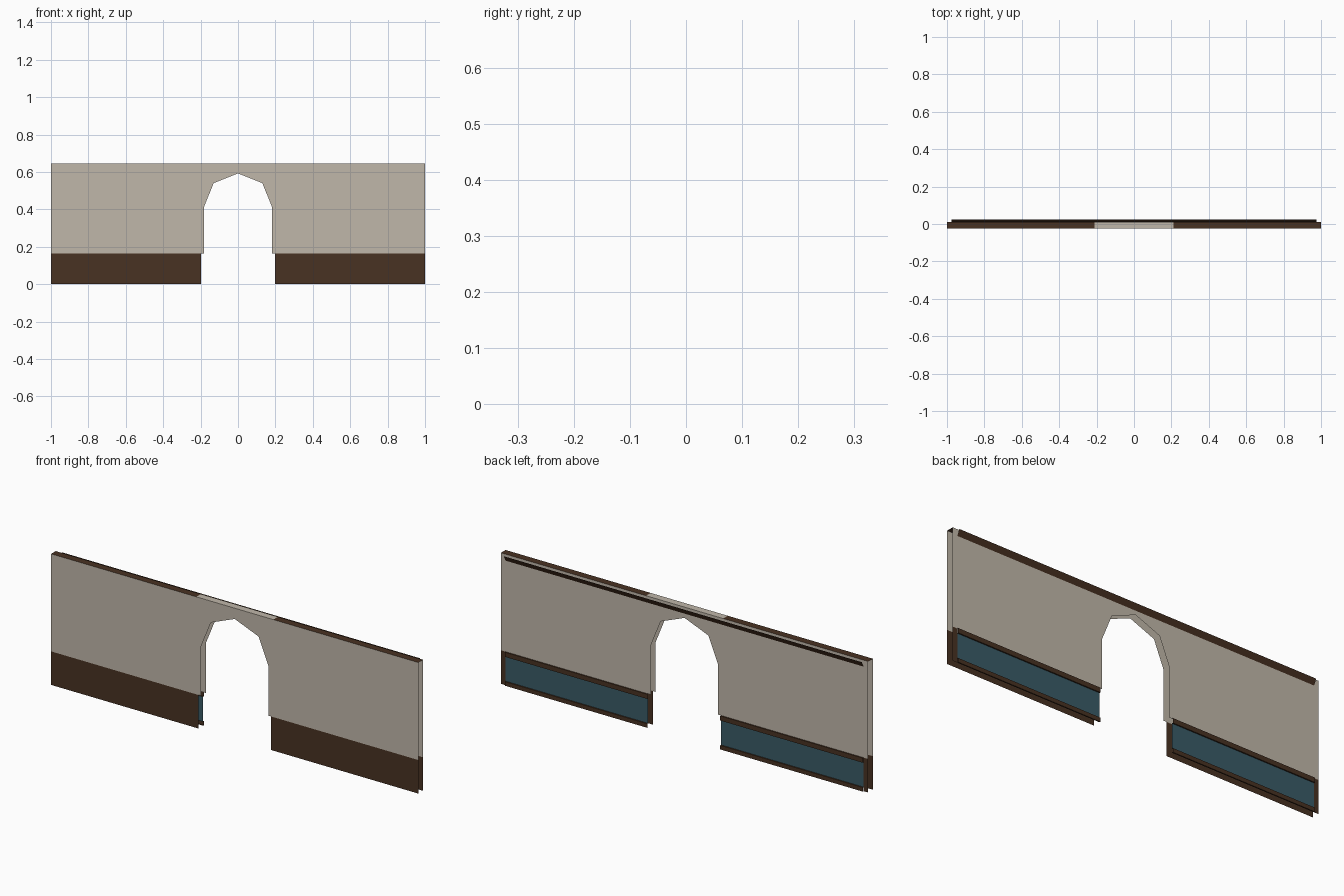
import bpy, bmesh

if "Cube" in bpy.data.objects:
    bpy.data.objects.remove(bpy.data.objects["Cube"])


def material(name, rgb):
    m = bpy.data.materials.new(name)
    m.diffuse_color = (*rgb, 1)
    m.use_nodes = True
    m.node_tree.nodes["Principled BSDF"].inputs["Base Color"].default_value = m.diffuse_color
    return m


PLASTER = material("pale_plaster", (0.53, 0.475, 0.40))
WOOD = material("dark_wood", (0.066, 0.032, 0.016))
BLUE = material("blue_panel", (0.042, 0.105, 0.135))

FRONT, BACK = -0.025, 0.011      # the two wall skins
H, RAIL, DOOR, EDGE = 0.645, 0.165, 0.198, 0.975


def build(name, faces, mat):
    """Object made of flat faces, each given as a list of points."""
    bm = bmesh.new()
    for pts in faces:
        bm.faces.new([bm.verts.new(p) for p in pts])
    bmesh.ops.remove_doubles(bm, verts=bm.verts, dist=1e-5)
    me = bpy.data.meshes.new(name)
    bm.to_mesh(me)
    bm.free()
    me.materials.append(mat)
    ob = bpy.data.objects.new(name, me)
    bpy.context.collection.objects.link(ob)
    return ob


def sheet(name, outline, y, mat):
    """Upright panel from an (x, z) outline; faces away from the wall centre."""
    pts = [(x, y, z) for x, z in outline]
    build(name, [pts if y < 0 else pts[::-1]], mat)


def rect(x0, x1, z0, z1):
    return [(x0, z0), (x1, z0), (x1, z1), (x0, z1)]


def strip(name, x0, x1, profile, mat):
    """Open-ended moulding: (y, z) profile swept along x."""
    build(name, [[(x0, *a), (x0, *b), (x1, *b), (x1, *a)]
                 for a, b in zip(profile, profile[1:])], mat)


# Plaster skins with the faceted arch cut out
half = [(0.183, RAIL), (0.183, 0.41), (0.13, 0.54)]
arch = [(-x, z) for x, z in half] + [(0, 0.592)] + half[::-1]
wall = arch + [(1, RAIL), (1, H), (-1, H), (-1, RAIL)]
for label, y in (("front", FRONT), ("back", BACK)):
    sheet(label + "_plaster", wall, y, PLASTER)

# Top edge: wood on both sides, plaster over the arch
top = [(BACK, H), (FRONT, H)]
strip("top_cap_centre", -0.21, 0.21, top, PLASTER)

for side, s in (("left", -1), ("right", 1)):
    def span(a, b):
        return sorted((s * a, s * b))

    strip(side + "_top_cap", *span(0.21, 1), top, WOOD)
    # Front wainscot
    sheet(side + "_front_wainscot", rect(*span(DOOR, 1), 0, RAIL), FRONT, WOOD)
    # Back wainscot: blue panel, end stile, two raised rails
    sheet(side + "_back_panel", rect(*span(DOOR, EDGE), 0.02, 0.142), BACK, BLUE)
    sheet(side + "_back_stile", rect(*span(EDGE, 1), 0, RAIL), BACK, WOOD)
    for rail, z0, z1 in (("top_rail", 0.142, RAIL), ("base_rail", 0, 0.02)):
        y = BACK + 0.006
        strip(f"{side}_{rail}", *span(DOOR, EDGE),
              [(BACK, z1), (y, z1), (y, z0), (BACK, z0)][::-1], WOOD)

# Slanted crown moulding along the back, open at the top
strip("crown_moulding", -EDGE, EDGE, [(0.025, 0.64), (BACK, 0.613)], WOOD)
